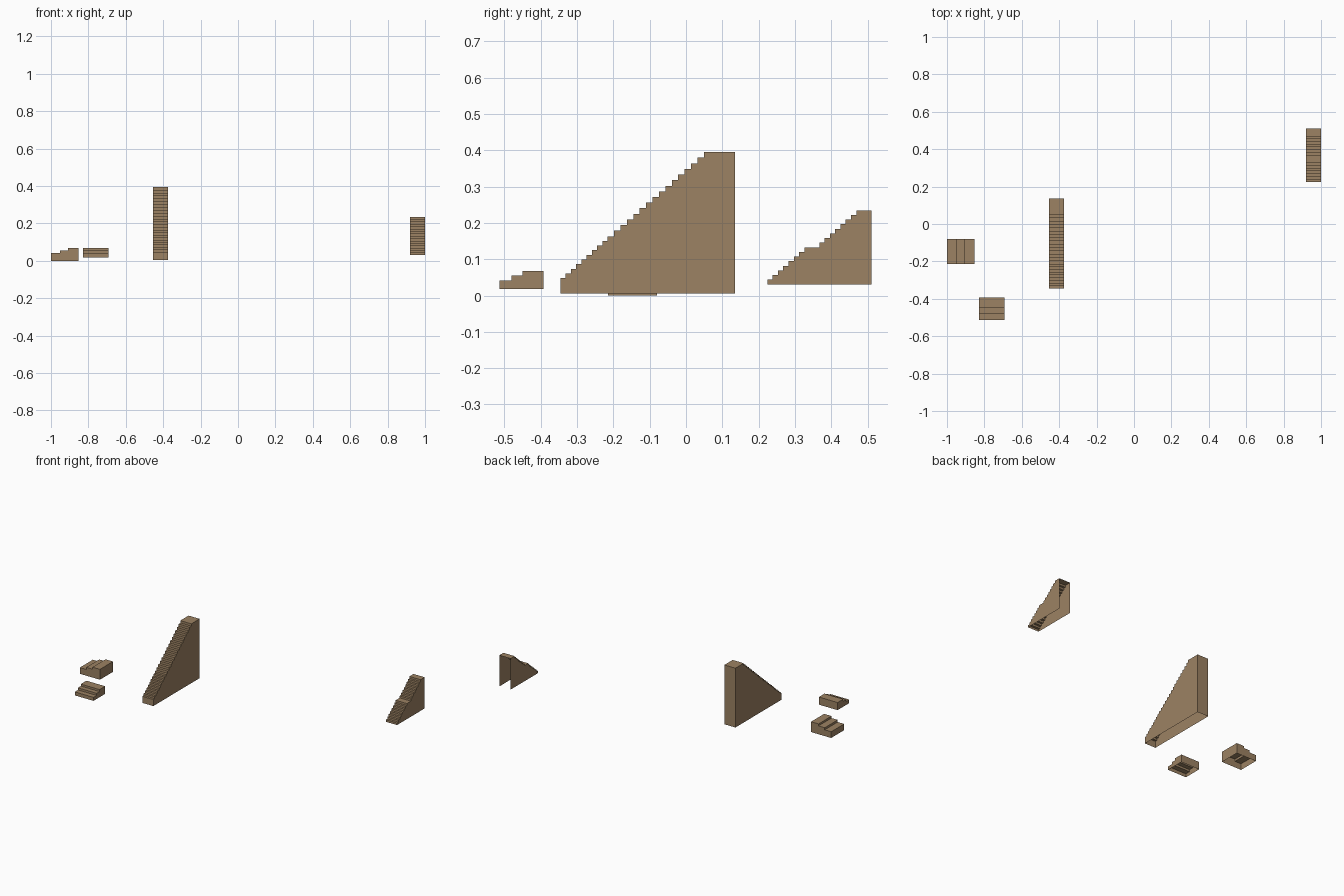
import bpy, bmesh
from mathutils import Matrix

if "Cube" in bpy.data.objects:
    bpy.data.objects.remove(bpy.data.objects["Cube"])

brown = bpy.data.materials.new("warm_brown")
brown.diffuse_color = (0.332, 0.223, 0.125, 1)
brown.use_nodes = True
brown.node_tree.nodes["Principled BSDF"].inputs["Base Color"].default_value = brown.diffuse_color


def flight(points, steps, run, rise):
    """Extend a profile by alternating treads and risers."""
    for _ in range(steps):
        d, z = points[-1]
        points += [(d + run, z), (d + run, z + rise)]
    return points


def staircase(name, profile, end, bottom, width, back=True, turn=False):
    """Hollow sheet stairs, open underneath; profile is (depth, height) rising to the back."""
    start = profile[0][0]
    outline = [(start, bottom)] + profile + [(end, profile[-1][1]), (end, bottom)]
    bm = bmesh.new()
    a, b = ([bm.verts.new((d, s, z) if turn else (s, d, z)) for d, z in outline]
            for s in width)
    # treads, risers and (optionally) the back wall
    last = len(outline) - (1 if back else 2)
    for i in range(last):
        bm.faces.new((a[i], b[i], b[i + 1], a[i + 1]))
    # stepped side walls
    bm.faces.new(a)
    bm.faces.new(b[::-1])
    if turn:
        bmesh.ops.reverse_faces(bm, faces=bm.faces[:])
    me = bpy.data.meshes.new(name)
    bm.to_mesh(me)
    bm.free()
    me.materials.append(brown)
    ob = bpy.data.objects.new(name, me)
    bpy.context.collection.objects.link(ob)


# tall staircase: short-tread lower flight, longer-tread upper flight
tall = flight([(-0.346, 0.048)], 9, 0.0145, 0.0128)
tall = flight(tall, 15, 0.01763, 0.01545)
staircase("tall_staircase", tall, 0.135, 0.005, (-0.454, -0.374))

# medium staircase with a landing half way, open at the back
mid = flight([(0.224, 0.0435)], 7, 0.01455, 0.01275)
mid = flight(mid, 1, 0.0411, 0.01275)
mid = flight(mid, 7, 0.01455, 0.01275)
staircase("landing_staircase", mid, 0.511, 0.03, (0.919, 1.0), back=False)

# low front steps, rising to the back
front = [(-0.513, 0.041), (-0.480, 0.041), (-0.480, 0.055), (-0.450, 0.055), (-0.450, 0.068)]
staircase("front_steps", front, -0.392, 0.018, (-0.828, -0.692))

# low side steps, rising to the right
side = [(-1.0, 0.041), (-0.953, 0.041), (-0.953, 0.055), (-0.908, 0.055), (-0.908, 0.068)]
staircase("side_steps", side, -0.854, 0.0, (-0.215, -0.080), turn=True)
